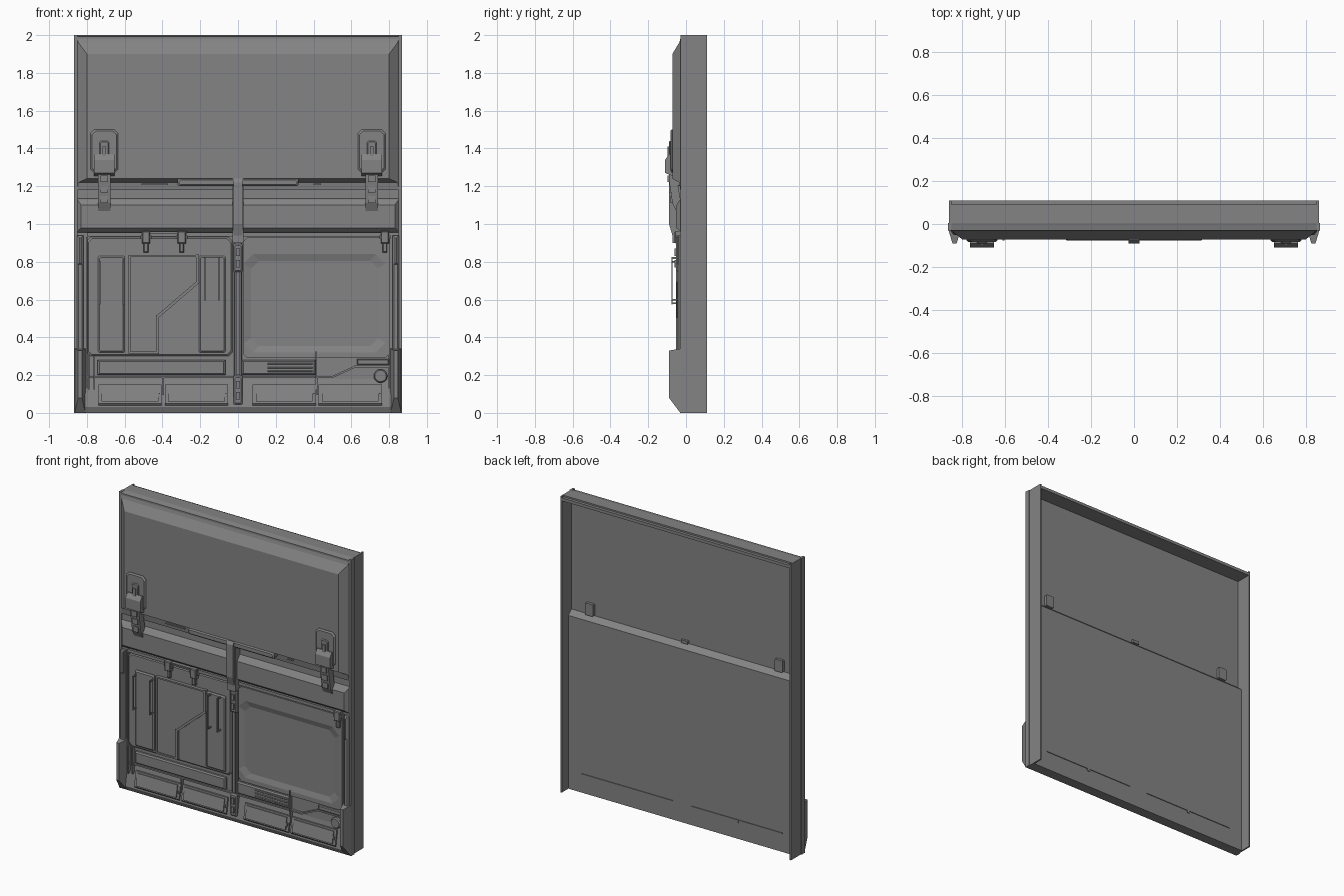
import bpy, bmesh, math
from mathutils import Vector

cube = bpy.data.objects.get("Cube")
if cube:
    bpy.data.objects.remove(cube, do_unlink=True)

grey = bpy.data.materials.new("plain grey")
grey.use_nodes = True
tone = (.23, .23, .23, 1)
grey.diffuse_color = tone
grey.node_tree.nodes["Principled BSDF"].inputs["Base Color"].default_value = tone

# Depth layers, from the open back to the foremost parts
REAR, BACK, MIDDLE, SHEET, EDGE = .11, .04, .005, -.02, -.03
TRIM, RAISED, CLASP, BEAM = -.036, -.044, -.052, -.06
LID, HANDLE, BRACKET, LATCH = -.072, -.078, -.09, -.11

# Shared measures
HALF_WIDTH, OUTSIDE, INSIDE, HEIGHT = .867, .861, .851, 2
FINE, SOFT, WIDE = .005, .008, .02
SIDES = (("right", -1), ("left", 1))


def loft(name, rings):
    """Closed solid through rings that have equal point counts."""
    bm = bmesh.new()
    loops = [[bm.verts.new(point) for point in ring] for ring in rings]
    count = len(loops[0])
    bm.faces.new(loops[0])
    bm.faces.new(loops[-1])
    for near, far in zip(loops, loops[1:]):
        for i in range(count):
            j = (i + 1) % count
            bm.faces.new((near[i], near[j], far[j], far[i]))
    bmesh.ops.recalc_face_normals(bm, faces=bm.faces)
    mesh = bpy.data.meshes.new(name)
    bm.to_mesh(mesh)
    bm.free()
    mesh.materials.append(grey)
    obj = bpy.data.objects.new(name, mesh)
    bpy.context.collection.objects.link(obj)


def ring(x, z, wide, high, depth, cut=0):
    """Upright rectangle about a centre, with optional clipped corners."""
    points = []
    for sx, sz in ((-1, -1), (1, -1), (1, 1), (-1, 1)):
        px, pz = x + sx * wide / 2, z + sz * high / 2
        if cut:
            ends = [(px - sx * cut, depth, pz), (px, depth, pz - sz * cut)]
            points += ends[::-1] if sx == sz else ends
        else:
            points.append((px, depth, pz))
    return points


def plate(name, x, z, wide, high, front, back=SHEET, bevel=0, cut=0):
    """Slab with a bevelled front rim."""
    shrink = bevel * 2
    rings = [ring(x, z, wide, high, back, cut)]
    if bevel:
        rings.append(ring(x, z, wide, high, front + bevel, cut))
    rings.append(ring(x, z, wide - shrink, high - shrink, front, cut))
    loft(name, rings)


def outline(name, points, front):
    loft(name, [[(x, depth, z) for x, z in points] for depth in (SHEET, front)])


def profile(name, x, wide, points):
    """Side profile of depth and height carried across the width."""
    loft(name, [[(x + s * wide / 2, y, z) for y, z in points] for s in (-1, 1)])


def strip(name, points, radius, front):
    """Flat bead that follows a path of x and z."""
    for start, end in zip(points, points[1:]):
        a, b = Vector(start), Vector(end)
        along = (b - a).normalized() * radius
        side = along.orthogonal()
        outline(name, [a - along + side, b + along + side,
                       b + along - side, a - along - side], front)


# Shell: lower sheet with a sloping rear ledge, top lip and side walls
profile("lower_sheet", 0, INSIDE * 2, [(SHEET, 0), (SHEET, 1.2), (MIDDLE, 1.2),
                                       (BACK, 1.17), (BACK, 0)])
plate("top_lip", 0, HEIGHT - WIDE, INSIDE * 2, WIDE, EDGE, REAR)
profile("top_ridge", 0, INSIDE * 2, [(.09, HEIGHT - WIDE), (EDGE, HEIGHT - WIDE),
                                     (EDGE, HEIGHT - SOFT), (MIDDLE, HEIGHT), (.09, HEIGHT)])
for label, s in SIDES:
    plate(label + "_wall", s * (OUTSIDE + INSIDE) / 2, HEIGHT / 2,
          OUTSIDE - INSIDE, HEIGHT, EDGE, REAR)
    plate(label + "_front_flange", s * (HALF_WIDTH + INSIDE) / 2, HEIGHT / 2,
          HALF_WIDTH - INSIDE, HEIGHT, EDGE, MIDDLE)

# Upper lid, pressed outwards, with a flat back
loft("upper_lid", [ring(0, 1.58, INSIDE * 2, .8, MIDDLE),
                   ring(0, 1.58, INSIDE * 2, .8, EDGE),
                   ring(0, 1.59, 1.69, .74, TRIM),
                   ring(0, 1.57, 1.6, .66, LID)])
plate("lid_handle", 0, 1.22, .64, .04, HANDLE, EDGE, SOFT, SOFT)
plate("lid_seam", -.44, 1.21, .14, SOFT, RAISED)
plate("lid_seam", .42, 1.21, .04, SOFT, RAISED)
plate("rear_catch", 0, 1.21, .05, WIDE, RAISED, -SHEET)

# Cross beam with bevelled rim, and the bracket over it
loft("cross_beam", [ring(0, 1.045, INSIDE * 2, .18, SHEET),
                    ring(0, 1.045, INSIDE * 2, .17, EDGE),
                    ring(0, 1.04, 1.66, .12, CLASP)])
plate("beam_underline", 0, .945, 1.6, WIDE, TRIM)
profile("centre_bracket", 0, .05, [(SHEET, 1.24), (HANDLE, 1.24), (BRACKET, 1.22),
                                   (BRACKET, 1), (BEAM, .9), (SHEET, .9)])
plate("bracket_flange", 0, 1.07, .06, .34, LID)

# Vertical divider and its clasps
plate("divider", 0, .48, .044, .9, TRIM, bevel=FINE)
plate("divider_rib", 0, .48, WIDE, .56, RAISED)
for z in (.12, .82):
    plate("divider_clasp", 0, z, .05, .15, CLASP, bevel=SOFT, cut=FINE)
    for side in (-1, 1):
        plate("clasp_button", 0, z + side * .03, WIDE, .04, BEAM)

for label, s in SIDES:
    # Lid latches
    x = s * .708
    plate(label + "_latch_plate", x, 1.385, .145, .23, HANDLE - FINE, BEAM, SOFT, WIDE)
    plate(label + "_latch_loop", x, 1.395, .05, .09, BRACKET, LID, FINE, SOFT)
    plate(label + "_latch_pin", x, 1.385, WIDE, .05, BRACKET - SOFT, LID)
    profile(label + "_latch_cover", x, .11, [(BEAM, 1.25), (LATCH, 1.27), (LATCH, 1.34),
                                             (BRACKET, 1.37), (BEAM, 1.37)])
    profile(label + "_latch_strap", x, .066, [(SHEET, 1.08), (CLASP, 1.07), (LID, 1.11),
                                              (BRACKET, 1.23), (BRACKET, 1.3), (BEAM, 1.3)])
    for step in range(3):
        plate(label + "_strap_rib", x, 1.13 + step * .055, .04, .036,
              HANDLE - FINE - step * SOFT, CLASP)
    plate(label + "_latch_backing", x, 1.24, .06, .08, CLASP, -SHEET + FINE, cut=FINE)

    # Side posts and clips
    x = s * .836
    plate(label + "_side_post", x, .52, .034, .84, RAISED, bevel=SOFT)
    plate(label + "_post_rib", s * .8, .52, SOFT, .82, TRIM)
    plate(label + "_post_clip", x, .86, .024, .15, CLASP, bevel=SOFT)

    # Tapered feet
    plate(label + "_foot_toe", x, .035, .05, .07, TRIM, bevel=SOFT)
    loft(label + "_foot", [ring(x, .17, .056, .34, MIDDLE),
                           ring(x, .17, .056, .34, EDGE),
                           ring(x, .205, .02, .25, BRACKET)])

    # Thin seams on the rear
    plate(label + "_rear_seam", s * .41, .127, .68, FINE, BACK + FINE, MIDDLE)
    plate(label + "_rear_seam_tab", s * .41, .12, WIDE, WIDE, BACK + FINE, MIDDLE)

# Bottom sill that leans outwards, with four covers
profile("sill", 0, 1.62, [(MIDDLE, 0), (EDGE, 0), (RAISED, .03), (SHEET, .18), (MIDDLE, .18)])
for x in (-.572, -.22, .245, .595):
    profile("sill_cover", x, .335, [(SHEET, .04), (RAISED, .04), (CLASP, .05),
                                    (TRIM, .15), (SHEET, .15)])
    profile("sill_cover_face", x, .3, [(SHEET, .06), (BEAM, .06), (RAISED, .14), (SHEET, .14)])
    plate("cover_clip", x + .155, .095, SOFT, WIDE, CLASP)
for x in (-.396, .42):
    plate("cover_link", x, .14, SOFT, .09, RAISED)

# Right equipment bay: raised plates and grab handles
plate("bay_panel", -.415, .615, .77, .63, EDGE, bevel=SOFT, cut=WIDE)
for x, spread, z in ((-.67, .062, .69), (-.137, .036, .71)):
    plate("bay_plate", x, .575, .14, .51, RAISED, bevel=SOFT, cut=FINE)
    for s in (-1, 1):
        handle = x + s * spread
        plate("grab_handle", handle, z, SOFT, .23, HANDLE, LID)
        for end in (-1, 1):
            plate("handle_stub", handle, z + end * .11, SOFT, SOFT, LID)

# Stepped cover, with a bead along its edge
left, right, low, high = -.575, -.215, .32, .83
step = [(-.425, low), (-.425, .51), (right, .69), (right, high)]
outline("upper_cover", step + [(left, high), (left, low)], RAISED)
outline("lower_cover", [(-.425, low), (-.425, .51), (right, .69), (right, low)], TRIM)
strip("cover_rim", [step[-1], (left, high), (left, low), step[0]], FINE, CLASP)
strip("cover_step", step, SOFT, CLASP)

# Left door, stepped down into a field whose corners are clipped
loft("left_door", [ring(.415, .61, .77, .64, SHEET, WIDE),
                   ring(.415, .61, .77, .64, TRIM, WIDE),
                   ring(.405, .58, .75, .52, TRIM, .05),
                   ring(.405, .58, .67, .45, SHEET - FINE, .04)])

# Hooks hanging beneath the beam
for x in (-.487, -.297, .778):
    plate("hook_body", x, .93, .044, .065, BEAM, bevel=FINE)
    plate("hook_tip", x, .88, .024, .06, CLASP, bevel=FINE)
    plate("hook_pin", x, .93, .06, WIDE, CLASP)
plate("hook_rail", -.39, .955, .24, SOFT, CLASP)

# Lower strips, vent slats and pipe lines
plate("right_strip", -.405, .24, .675, .08, TRIM - FINE, bevel=SOFT)
plate("left_strip", .215, .24, .39, .08, TRIM - FINE, bevel=SOFT)
for row in (-1, 0, 1):
    plate("vent_slat", .275, .24 + row * WIDE, .24, SOFT, RAISED, bevel=FINE / 2)
plate("corner_strip", .715, .27, .17, .03, RAISED, bevel=FINE)
strip("lower_line", [(-.8, .19), (.5, .19), (.62, .245), (.8, .245)], FINE, TRIM)
plate("strip_line", .415, .225, SOFT, .2, RAISED)
for x in (-.79, -.76):
    plate("side_pipe", x, .215, SOFT, .18, RAISED)

# Round cap beside the corner strip
turns = [math.tau * i / 20 for i in range(20)]
loft("round_cap", [[(.755 + radius * math.cos(a), depth, .195 + radius * math.sin(a)) for a in turns]
                   for radius, depth in ((.036, SHEET), (.036, TRIM), (.03, RAISED))])
